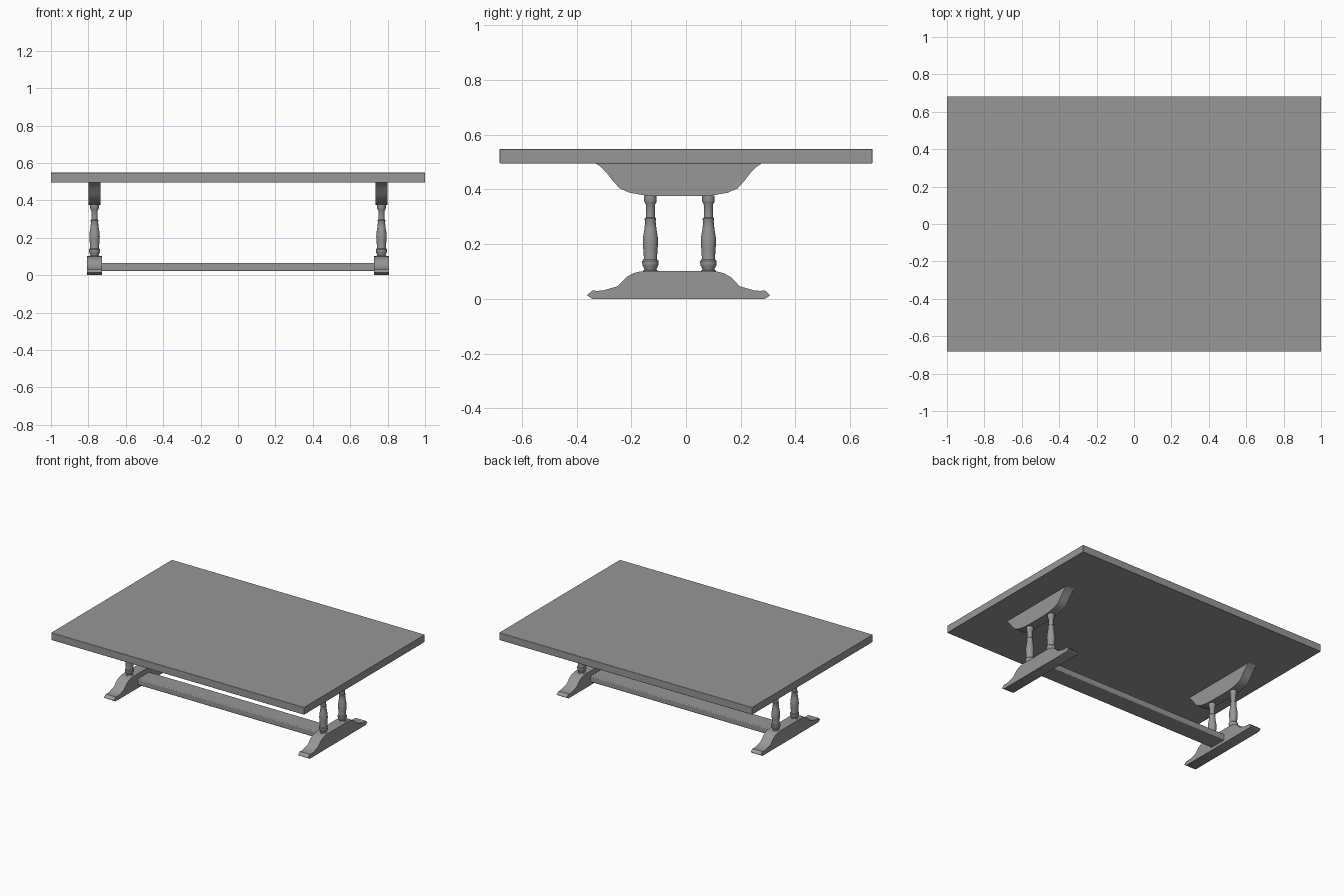
import bpy, bmesh, math

if "Cube" in bpy.data.objects:
    bpy.data.objects.remove(bpy.data.objects["Cube"])

LEG_X = 0.767   # x of each trestle
MID_Y = -0.027  # trestles sit slightly off centre in y

wood = bpy.data.materials.new("dark_grey")
wood.diffuse_color = (0.31, 0.31, 0.31, 1)
wood.use_nodes = True
wood.node_tree.nodes["Principled BSDF"].inputs["Base Color"].default_value = wood.diffuse_color


def finish(bm, name, bevel=0.0, smooth=True):
    bmesh.ops.recalc_face_normals(bm, faces=bm.faces)
    me = bpy.data.meshes.new(name)
    bm.to_mesh(me)
    bm.free()
    me.materials.append(wood)
    ob = bpy.data.objects.new(name, me)
    bpy.context.collection.objects.link(ob)
    if bevel:
        m = ob.modifiers.new("bevel", 'BEVEL')
        m.width, m.segments = bevel, 3
    if smooth:
        bpy.ops.object.select_all(action='DESELECT')
        ob.select_set(True)
        bpy.context.view_layer.objects.active = ob
        bpy.ops.object.shade_smooth_by_angle(angle=math.radians(35))
    return ob


def box(name, lo, hi, bevel):
    bm = bmesh.new()
    bmesh.ops.create_cube(bm, size=1)
    for v in bm.verts:
        v.co = [(a + b) / 2 + c * (b - a) for a, b, c in zip(lo, hi, v.co)]
    return finish(bm, name, bevel, False)


def plank(name, half, x, thick):
    """Extrude a profile, mirrored about MID_Y, along x."""
    pts = [(MID_Y - d, z) for d, z in half] + [(MID_Y + d, z) for d, z in reversed(half)]
    bm = bmesh.new()
    f = bm.faces.new([bm.verts.new((x - thick / 2, y, z)) for y, z in pts])
    back = bm.faces.new([bm.verts.new((x + thick / 2, y, z)) for y, z in pts])
    n = len(pts)
    a, b = list(f.verts), list(back.verts)
    for i in range(n):
        j = (i + 1) % n
        bm.faces.new((a[i], a[j], b[j], b[i]))
    return finish(bm, name)


def turned(name, profile, x, y, sides=24):
    """Spin a (radius, z) profile into a closed post."""
    bm = bmesh.new()
    rings = [[bm.verts.new((x + r * math.cos(2 * math.pi * i / sides),
                            y + r * math.sin(2 * math.pi * i / sides), z))
              for i in range(sides)] for r, z in profile]
    for a, b in zip(rings, rings[1:]):
        for i in range(sides):
            j = (i + 1) % sides
            bm.faces.new((a[i], a[j], b[j], b[i]))
    bm.faces.new(rings[0])
    bm.faces.new(rings[-1])
    return finish(bm, name)


# Half profiles: distance from the trestle centre, height
foot = [(0.315, 0.0), (0.335, 0.013), (0.315, 0.031), (0.298, 0.029), (0.275, 0.031),
        (0.223, 0.046), (0.205, 0.065), (0.19, 0.08), (0.165, 0.094), (0.14, 0.1), (0.11, 0.102)]
bracket = [(0.307, 0.497), (0.285, 0.483), (0.265, 0.463), (0.242, 0.433), (0.216, 0.404),
           (0.18, 0.388), (0.13, 0.379), (0.08, 0.375)]
post = [(0.027, 0.095), (0.027, 0.103), (0.022, 0.106), (0.024, 0.114), (0.028, 0.12),
        (0.030, 0.13), (0.030, 0.138), (0.025, 0.143), (0.024, 0.15), (0.026, 0.18),
        (0.028, 0.205), (0.027, 0.225), (0.022, 0.255), (0.019, 0.284), (0.021, 0.288),
        (0.021, 0.293), (0.017, 0.297), (0.017, 0.345), (0.021, 0.352), (0.023, 0.357),
        (0.023, 0.378)]

# Top board
box("table_top", (-1, -0.682, 0.495), (1, 0.682, 0.548), 0.003)

# Two trestles: foot, pair of turned posts, bracket under the top
for side, s in (("left", -1), ("right", 1)):
    plank(f"{side}_foot", foot, s * LEG_X, 0.08)
    plank(f"{side}_bracket", bracket, s * LEG_X, 0.066)
    for end, d in (("front", -0.106), ("back", 0.106)):
        turned(f"{side}_{end}_post", post, s * LEG_X, MID_Y + 0.003 + d)

# Stretcher joining the feet
box("stretcher", (-0.74, MID_Y - 0.065, 0.021), (0.74, MID_Y + 0.065, 0.065), 0.006)
